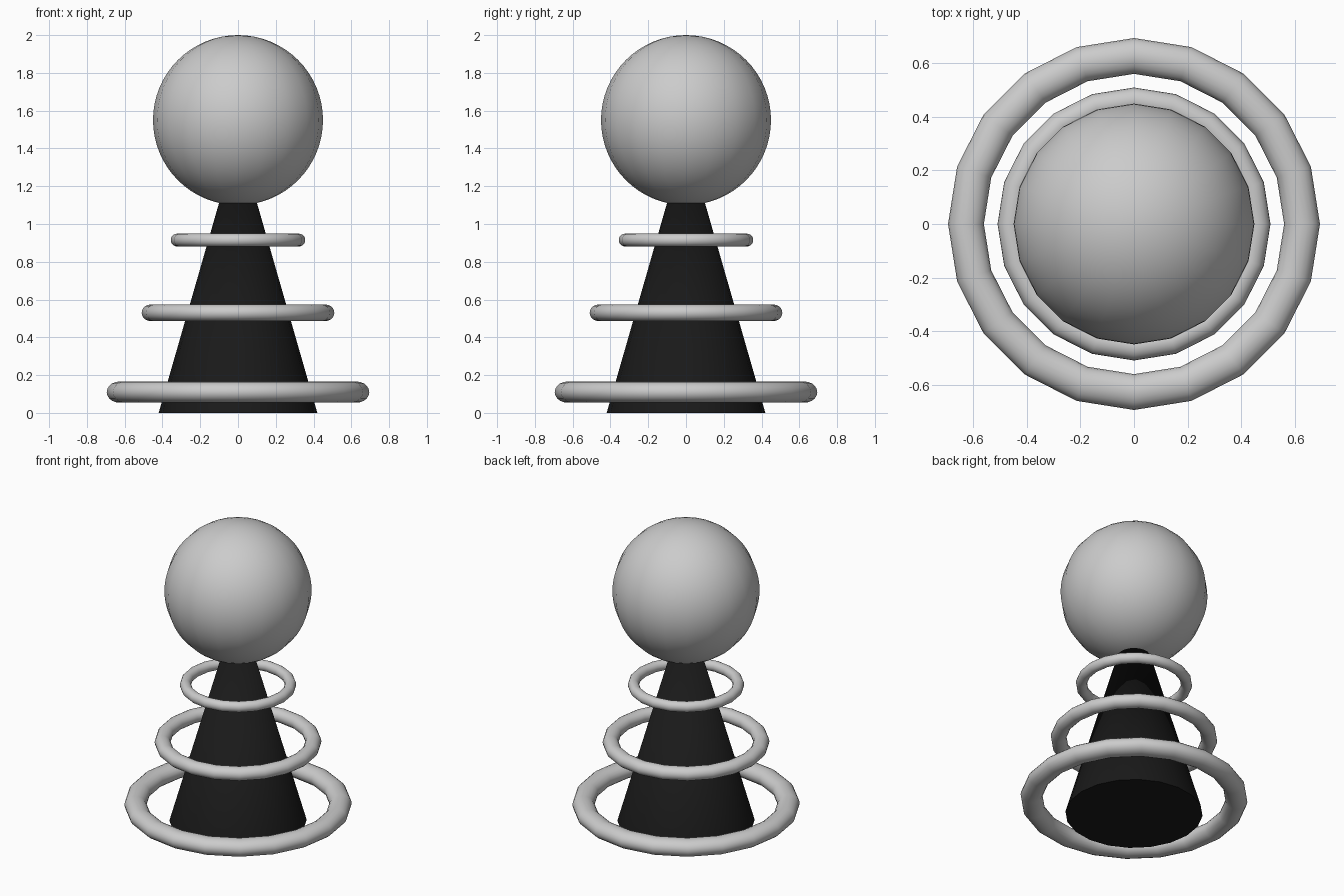
import bpy
from math import radians

if "Cube" in bpy.data.objects:
    bpy.data.objects.remove(bpy.data.objects["Cube"])

SIDES = 20


def finish(name, angle=40):
    ob = bpy.context.object
    ob.name = name
    bpy.ops.object.transform_apply(location=False, rotation=False, scale=True)
    bpy.ops.object.shade_smooth_by_angle(angle=radians(angle))
    return ob


def ring(name, outer, half_width, half_height, z):
    # slightly flattened torus
    bpy.ops.mesh.primitive_torus_add(
        major_segments=SIDES, minor_segments=SIDES,
        major_radius=outer - half_width, minor_radius=half_width,
        location=(0, 0, z))
    bpy.context.object.scale.z = half_height / half_width
    return finish(name)


# Black cone body, its tip hidden inside the ball
black = bpy.data.materials.new("black")
black.diffuse_color = (0.01, 0.01, 0.01, 1)
black.use_nodes = True
black.node_tree.nodes["Principled BSDF"].inputs["Base Color"].default_value = black.diffuse_color
height = 1.46
bpy.ops.mesh.primitive_cone_add(vertices=SIDES, radius1=0.42, radius2=0,
                                depth=height, location=(0, 0, height / 2))
finish("cone_body").data.materials.append(black)

# Ball on top
bpy.ops.mesh.primitive_uv_sphere_add(segments=SIDES, ring_count=32,
                                     radius=0.45, location=(0, 0, 1.55))
finish("ball")

# Three floating rings: outer radius, tube half width, half height, z
for name, outer, hw, hh, z in (
        ("lower_ring", 0.695, 0.067, 0.056, 0.11),
        ("middle_ring", 0.51, 0.048, 0.044, 0.53),
        ("upper_ring", 0.356, 0.034, 0.034, 0.915)):
    ring(name, outer, hw, hh, z)
